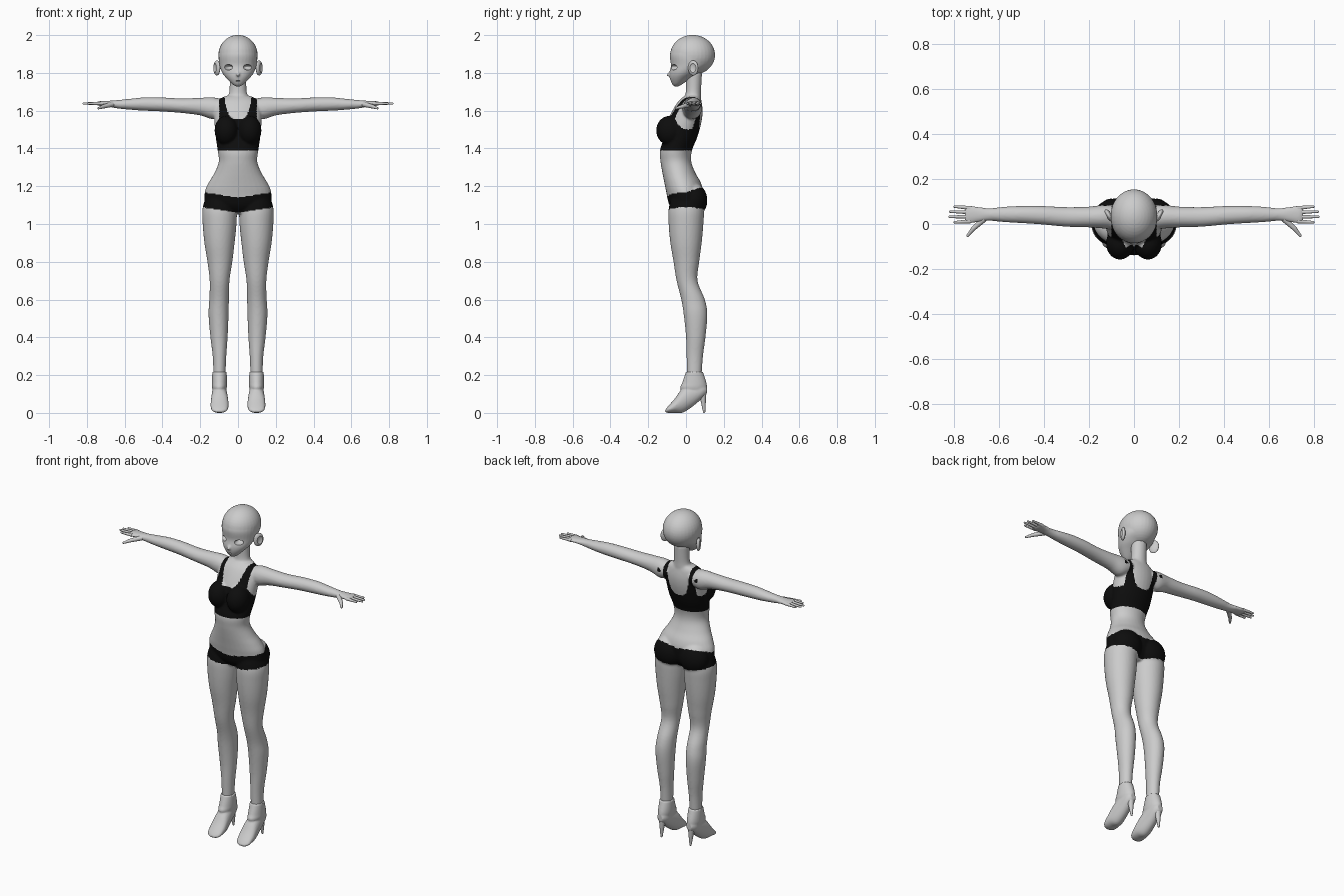
import bpy, bmesh, math
from mathutils import Matrix, Vector

cube = bpy.data.objects.get("Cube")
if cube:
    bpy.data.objects.remove(cube, do_unlink=True)


def material(name, value):
    mat = bpy.data.materials.new(name)
    mat.use_nodes = True
    colour = (value, value, value, 1)
    mat.diffuse_color = colour
    mat.node_tree.nodes["Principled BSDF"].inputs["Base Color"].default_value = colour
    return mat


grey = material("pale grey", 0.6)
black = material("black", 0.004)


def spline(a, b, c, d, t):
    return 0.5 * (2 * b + (c - a) * t + (2 * a - 5 * b + 4 * c - d) * t * t
                  + (3 * b - a - 3 * c + d) * t ** 3)


def loft(bm, axis, rings, side=1, sides=32, steps=5):
    """Oval rings (position, low, high, low, high) along an axis, smoothly joined."""
    others = [i for i in range(3) if i != axis]
    ends = [rings[0]] + list(rings) + [rings[-1]]
    dense = []
    for i in range(len(rings) - 1):
        for k in range(steps):
            dense.append([spline(*v, k / steps) for v in zip(*ends[i:i + 4])])
    dense.append(rings[-1])
    loops = []
    for pos, a0, a1, b0, b1 in dense:
        loop = []
        for k in range(sides):
            ang = math.tau * k / sides
            co = Vector()
            co[axis] = pos
            co[others[0]] = (a0 + a1) / 2 + (a1 - a0) / 2 * math.cos(ang)
            co[others[1]] = (b0 + b1) / 2 + (b1 - b0) / 2 * math.sin(ang)
            co.x *= side
            loop.append(bm.verts.new(co))
        loops.append(loop)
    faces = [bm.faces.new(loops[0]), bm.faces.new(loops[-1])]
    for p, q in zip(loops, loops[1:]):
        for k in range(sides):
            n = (k + 1) % sides
            faces.append(bm.faces.new((p[k], p[n], q[n], q[k])))
    bmesh.ops.recalc_face_normals(bm, faces=faces)


def ball(bm, centre, radii, turn=0):
    mat = (Matrix.Translation(centre) @ Matrix.Rotation(turn, 4, "Z")
           @ Matrix.Diagonal((*radii, 1)))
    bmesh.ops.create_uvsphere(bm, u_segments=32, v_segments=20, radius=1, matrix=mat)


def rod(bm, start, end, r0, r1):
    """Tapered rod with a round tip."""
    start, end = Vector(start), Vector(end)
    d = end - start
    mat = Matrix.Translation((start + end) / 2) @ d.to_track_quat("Z", "Y").to_matrix().to_4x4()
    bmesh.ops.create_cone(bm, cap_ends=True, segments=14, radius1=r0, radius2=r1,
                          depth=d.length, matrix=mat)
    bmesh.ops.create_uvsphere(bm, u_segments=14, v_segments=8, radius=r1,
                              matrix=Matrix.Translation(end))


def bake(obj):
    graph = bpy.context.evaluated_depsgraph_get()
    mesh = bpy.data.meshes.new_from_object(obj.evaluated_get(graph))
    obj.modifiers.clear()
    obj.data = mesh


def finish(name, bm, voxel=0, cutter=None, smooth=6):
    """Turn a bmesh into an object, fusing its pieces and cutting recesses if asked."""
    mesh = bpy.data.meshes.new(name)
    bm.to_mesh(mesh)
    bm.free()
    obj = bpy.data.objects.new(name, mesh)
    bpy.context.collection.objects.link(obj)
    mesh.materials.append(grey)
    if voxel:
        mod = obj.modifiers.new("fuse", "REMESH")
        mod.mode, mod.voxel_size = "VOXEL", voxel
        mod = obj.modifiers.new("soften", "SMOOTH")
        mod.factor, mod.iterations = 0.5, smooth
        bake(obj)
    if cutter:
        mod = obj.modifiers.new("recess", "BOOLEAN")
        mod.operation, mod.object = "DIFFERENCE", cutter
        bake(obj)
        bpy.data.objects.remove(cutter, do_unlink=True)
    if not obj.data.materials:
        obj.data.materials.append(grey)
    bpy.ops.object.select_all(action="DESELECT")
    bpy.context.view_layer.objects.active = obj
    obj.select_set(True)
    bpy.ops.object.shade_smooth_by_angle(angle=math.radians(40))
    return obj


# Body: torso, neck, bust, hips, legs and arms fused into one skin
torso = [(1.055, .09, -.05, .05), (1.1, .17, -.088, .082), (1.17, .176, -.105, .09),
         (1.22, .155, -.115, .078), (1.27, .125, -.125, .05), (1.33, .102, -.135, .028),
         (1.39, .108, -.138, .032), (1.46, .118, -.115, .06), (1.54, .125, -.1, .082),
         (1.6, .125, -.072, .088), (1.65, .112, -.04, .082), (1.677, .07, -.01, .075)]
neck = [(1.63, .075, -.02, .08), (1.67, .056, -.008, .08), (1.71, .045, 0, .08),
        (1.8, .045, 0, .085)]
leg = [(1.16, .02, .165, -.07, .08), (1.08, .007, .188, -.092, .095),
       (1, .008, .187, -.092, .092), (.9, .018, .178, -.083, .083),
       (.8, .03, .162, -.066, .07), (.7, .045, .15, -.05, .061), (.6, .048, .152, -.025, .1),
       (.52, .05, .156, -.012, .113), (.4, .055, .146, 0, .103), (.3, .062, .134, .003, .09),
       (.2, .066, .13, .005, .083), (.15, .068, .128, .005, .08)]
arm = [(.07, -.02, .08, 1.58, 1.655), (.13, -.02, .085, 1.555, 1.67),
       (.2, -.015, .077, 1.575, 1.668), (.3, -.012, .075, 1.588, 1.665),
       (.41, -.002, .08, 1.596, 1.67), (.5, .004, .08, 1.6, 1.67),
       (.57, .008, .077, 1.605, 1.663), (.64, .014, .07, 1.612, 1.656),
       (.69, .008, .076, 1.622, 1.652), (.735, .002, .083, 1.626, 1.65),
       (.75, .01, .076, 1.63, 1.646)]
bm = bmesh.new()
for rings in (torso, neck):
    loft(bm, 2, [(z, -w, w, y0, y1) for z, w, y0, y1 in rings])
for s in (1, -1):
    loft(bm, 2, leg, s)
    loft(bm, 0, arm, s)
    ball(bm, (s * .062, -.086, 1.495), (.062, .072, .078))
    ball(bm, (s * .085, .04, 1.125), (.09, .073, .09))
body = finish("body", bm, .006)


def on_crop_top(x, y, z):
    if not 1.39 < z < 1.675 or x > .135 and z > 1.5:
        return False
    base = 1.555 if y < .02 else 1.5
    neckline = x < .075 and z > base + .1 * (x / .07) ** 4
    armhole = x > .1 and ((y - .01) / .075) ** 2 + ((z - 1.6) / .1) ** 2 < 1
    return not neckline and not armhole


def on_shorts(x, y, z):
    return 1.06 + .15 * x < z < 1.14 + .15 * x + .45 * max(y, 0)


# Clothing colours
body.data.materials.append(black)
for face in body.data.polygons:
    x, y, z = face.center
    x = abs(x)
    face.material_index = int(on_crop_top(x, y, z) or on_shorts(x, y, z))

# Head with recessed eyes and mouth
bm = bmesh.new()
for s in (1, -1):
    ball(bm, (s * .055, -.075, 1.83), (.026, .05, .015), s * .3)
ball(bm, (0, -.085, 1.757), (.013, .014, .003))
cutter = finish("eye_cutter", bm)
cutter.hide_render = True
face_rings = [(1.728, .01, -.06, -.04), (1.74, .03, -.073, -.02), (1.77, .06, -.085, .025),
              (1.8, .083, -.087, .075), (1.84, .098, -.08, .125), (1.9, .102, -.085, .14),
              (1.95, .08, -.06, .12)]
bm = bmesh.new()
loft(bm, 2, [(z, -w, w, y0, y1) for z, w, y0, y1 in face_rings])
ball(bm, (0, .035, 1.895), (.104, .119, .106))
rod(bm, (0, -.07, 1.8), (0, -.097, 1.788), .02, .007)
finish("head", bm, .005, cutter, 4)

for s, side in ((1, "left"), (-1, "right")):
    # Ear with a hollow
    bm = bmesh.new()
    ball(bm, (s * .127, .036, 1.826), (.009, .02, .027), s * -.5)
    hollow = finish("ear_cutter", bm)
    hollow.hide_render = True
    bm = bmesh.new()
    ball(bm, (s * .112, .038, 1.826), (.013, .03, .04), s * -.5)
    finish(side + "_ear", bm, 0, hollow)

    # Fingers and thumb
    bm = bmesh.new()
    for y0, y1, tip in ((.012, .008, .795), (.032, .032, .818), (.052, .055, .815),
                        (.071, .077, .795)):
        rod(bm, (s * .725, y0, 1.638), (s * tip, y1, 1.638), .0095, .0055)
    rod(bm, (s * .665, .022, 1.634), (s * .712, -.02, 1.622), .014, .0105)
    rod(bm, (s * .712, -.02, 1.622), (s * .738, -.052, 1.613), .0105, .006)
    finish(side + "_fingers", bm)

    # Ankle boot: shaft and foot fused, with a thin heel
    bm = bmesh.new()
    loft(bm, 2, [(.09, .07, .125, 0, .1), (.13, .06, .137, -.03, .11),
                 (.16, .058, .138, -.02, .108), (.218, .06, .136, 0, .09)], s)
    loft(bm, 1, [(.11, .08, .115, .1, .14), (.085, .066, .13, .076, .16),
                 (.03, .058, .138, .03, .16), (-.02, .052, .143, 0, .128),
                 (-.06, .05, .145, 0, .075), (-.095, .058, .138, 0, .035),
                 (-.11, .08, .116, .003, .016)], s)
    finish(side + "_boot", bm, .005, None, 3)
    bm = bmesh.new()
    rod(bm, (s * .098, .088, .11), (s * .098, .096, .006), .02, .006)
    finish(side + "_heel", bm)
